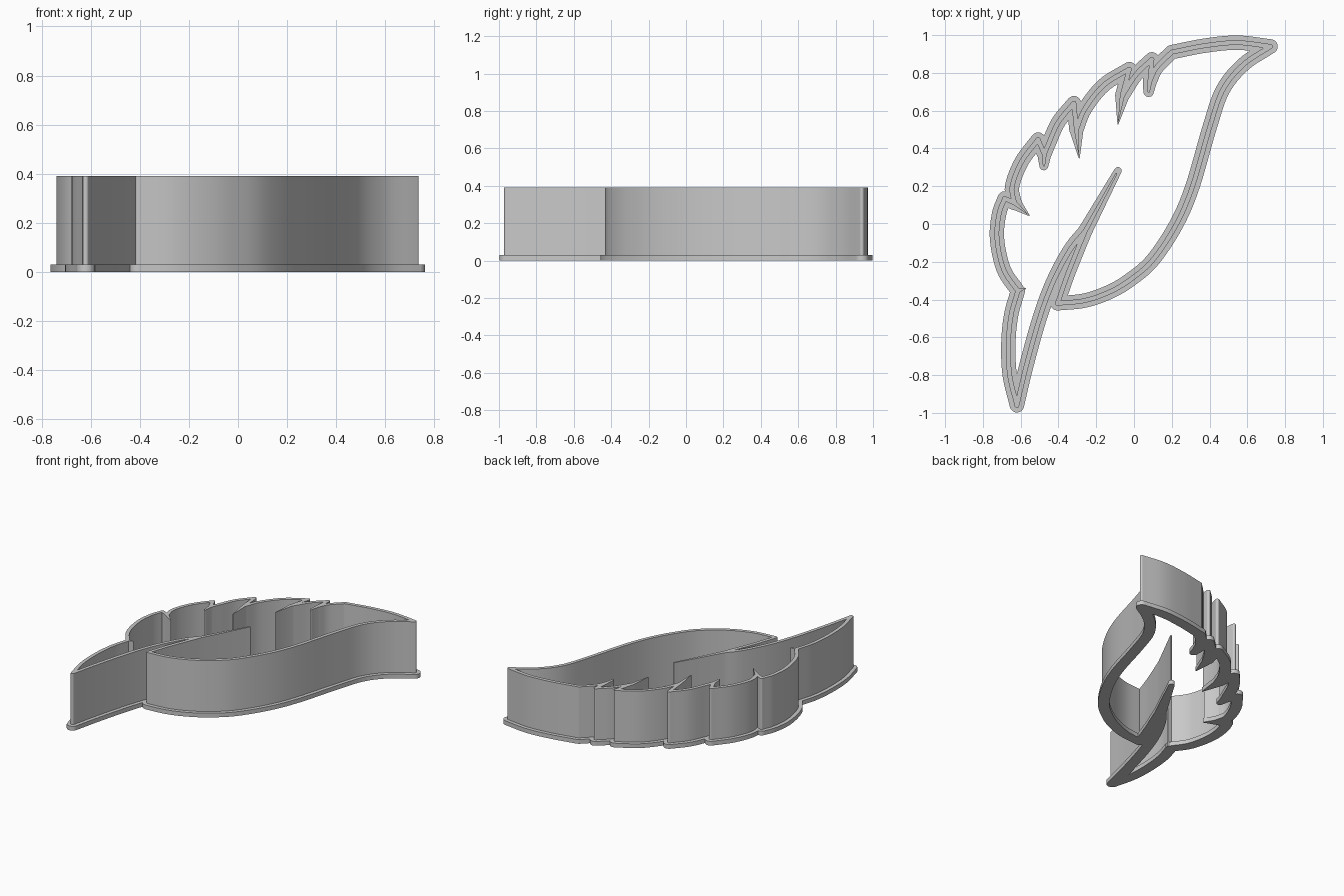
import bpy, bmesh, math
from mathutils import Vector
from mathutils.geometry import delaunay_2d_cdt

cube = bpy.data.objects.get("Cube")
if cube:
    bpy.data.objects.remove(cube, do_unlink=True)

grey = bpy.data.materials.new("plain grey")
grey.use_nodes = True
grey.diffuse_color = (0.58, 0.58, 0.58, 1)
grey.node_tree.nodes["Principled BSDF"].inputs["Base Color"].default_value = (0.58, 0.58, 0.58, 1)

# Centre lines of the feather outline, broken at its corners
STROKES = [
    [(-.62, -.96), (-.658, -.8), (-.665, -.63), (-.65, -.48), (-.615, -.355)],
    [(-.615, -.355), (-.69, -.24), (-.725, -.08), (-.715, .05), (-.685, .135)],
    [(-.685, .135), (-.633, .112)],
    [(-.633, .112), (-.645, .2), (-.595, .33), (-.508, .447)],
    [(-.508, .447), (-.475, .37)],
    [(-.475, .37), (-.45, .43), (-.4, .54), (-.318, .64)],
    [(-.318, .64), (-.305, .5)],
    [(-.305, .5), (-.26, .61), (-.16, .735), (-.025, .82)],
    [(-.025, .82), (-.062, .68)],
    [(-.062, .68), (.01, .79), (.095, .872)],
    [(.095, .872), (.085, .76)],
    [(.085, .76), (.12, .83), (.2, .91)],
    [(.2, .91), (.38, .945), (.55, .96), (.723, .94)],
    [(.723, .94), (.58, .845), (.47, .71), (.4, .51), (.31, .2), (.225, 0),
     (.1, -.19), (-.02, -.295), (-.13, -.36), (-.26, -.405), (-.405, -.42)],
    [(-.405, -.42), (-.345, -.25), (-.26, -.04)],
    [(-.26, -.04), (-.34, -.14), (-.43, -.31), (-.5, -.5), (-.57, -.75), (-.62, -.96)],
]
# Tapered notches: base, tip, radius of the rim at the tip
NOTCHES = [
    ((-.615, -.355), (-.575, -.342), .003),
    ((-.633, .112), (-.555, .045), .003),
    ((-.475, .37), (-.477, .308), .024),
    ((-.305, .5), (-.29, .35), .003),
    ((-.062, .68), (-.085, .53), .003),
    ((.085, .76), (.077, .70), .028),
    ((-.26, -.04), (-.085, .282), .02),
]


def smooth(points, steps=7):
    """Catmull-Rom curve through the points."""
    p = [Vector(q) for q in points]
    if len(p) == 2:
        return p
    p = [2 * p[0] - p[1]] + p + [2 * p[-1] - p[-2]]
    out = []
    for a, b, c, d in zip(p, p[1:], p[2:], p[3:]):
        for i in range(steps):
            t = i / steps
            out.append(0.5 * (2 * b + (c - a) * t + (2 * a - 5 * b + 4 * c - d) * t * t
                              + (3 * b - a - 3 * c + d) * t ** 3))
    return out + [p[-2]]


def disc(c, r, n=20):
    return [Vector((c.x + r * math.cos(math.tau * i / n), c.y + r * math.sin(math.tau * i / n)))
            for i in range(n)]


def ribbon(path, widths):
    """Quads along a path with a half width at each point."""
    sides = []
    for i, p in enumerate(path):
        t = (path[min(i + 1, len(path) - 1)] - path[max(i - 1, 0)]).normalized()
        n = Vector((-t.y, t.x)) * widths[i]
        sides.append((p - n, p + n))
    return [[a[0], b[0], b[1], a[1]] for a, b in zip(sides, sides[1:])]


def inside(c, poly):
    """True if c lies in a convex, counter-clockwise polygon."""
    return all((b.x - a.x) * (c.y - a.y) >= (b.y - a.y) * (c.x - a.x)
               for a, b in zip(poly, poly[1:] + poly[:1]))


def build(name, half, z0, z1, reach, tip_scale):
    polys = []
    for stroke in STROKES:
        path = smooth(stroke)
        polys += ribbon(path, [half] * len(path))
        polys.append(disc(path[0], half))
    for base, tip, r in NOTCHES:
        a = Vector(base)
        b = a.lerp(Vector(tip), reach)
        polys += ribbon([a, b], [half, r * tip_scale])
        polys.append(disc(b, r * tip_scale, 12))
    # Merge all pieces into one flat region
    verts, faces = [], []
    for poly in polys:
        faces.append(list(range(len(verts), len(verts) + len(poly))))
        verts += poly
    vs, _, fs, _, _, _ = delaunay_2d_cdt(verts, [], faces, 0, 1e-5)
    bm = bmesh.new()
    bv = [bm.verts.new((v.x, v.y, z0)) for v in vs]
    for f in fs:
        centre = sum((vs[i] for i in f), Vector((0, 0))) / len(f)
        if any(inside(centre, poly) for poly in polys):
            bm.faces.new([bv[i] for i in f])
    bmesh.ops.delete(bm, geom=[v for v in bm.verts if not v.link_faces], context='VERTS')
    # Raise the region into a solid
    up = bmesh.ops.extrude_face_region(bm, geom=bm.faces[:], use_keep_orig=True)["geom"]
    for v in up:
        if isinstance(v, bmesh.types.BMVert):
            v.co.z = z1
    bmesh.ops.recalc_face_normals(bm, faces=bm.faces[:])
    mesh = bpy.data.meshes.new(name)
    bm.to_mesh(mesh)
    bm.free()
    mesh.materials.append(grey)
    ob = bpy.data.objects.new(name, mesh)
    bpy.context.collection.objects.link(ob)
    bpy.ops.object.select_all(action='DESELECT')
    ob.select_set(True)
    bpy.context.view_layer.objects.active = ob
    bpy.ops.object.shade_smooth_by_angle(angle=math.radians(35))


build("base_rim", .038, 0, .03, 1, 1)
build("cutting_wall", .0125, .03, .39, .95, .25)
